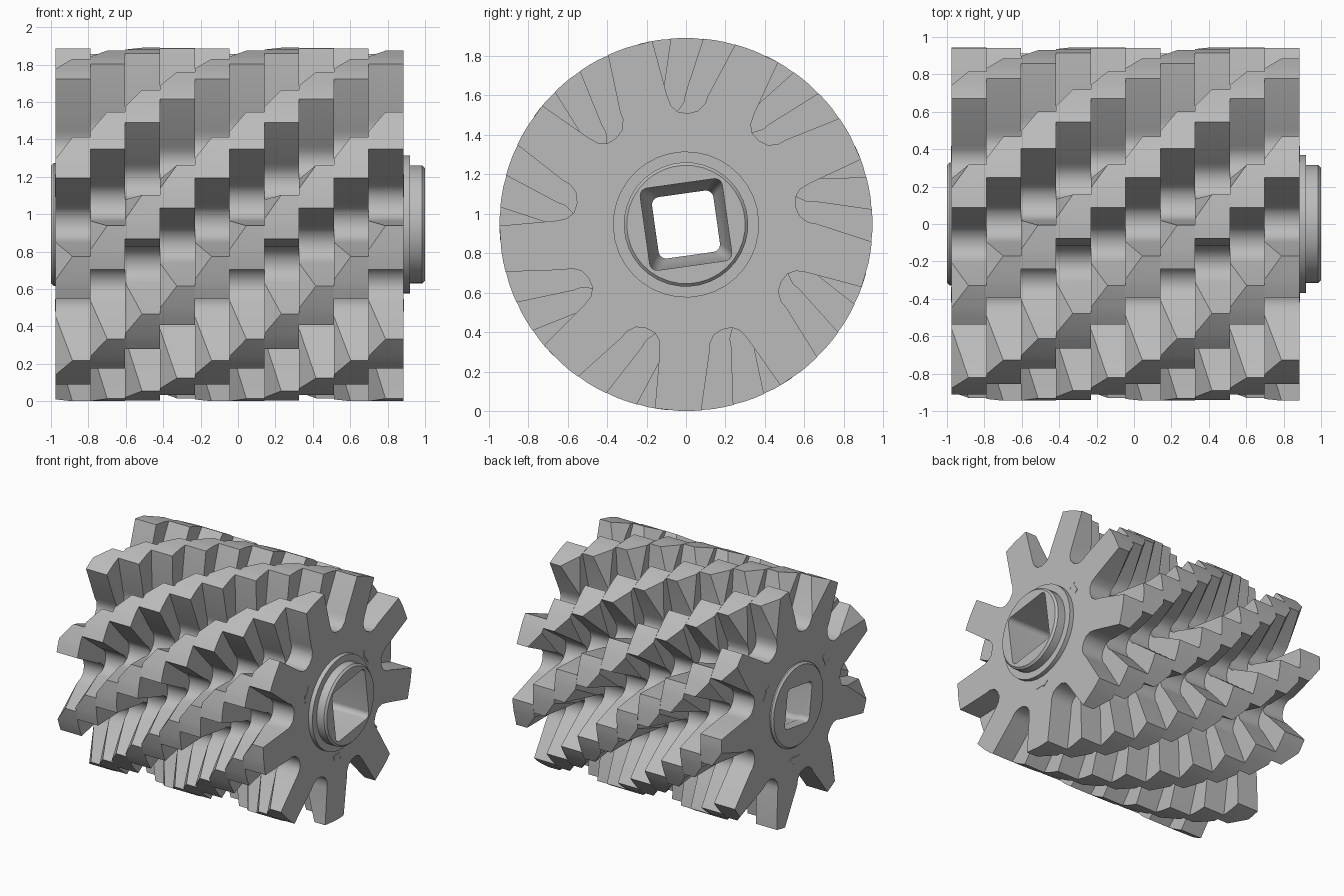
import bpy, bmesh
from math import radians, cos, sin, pi

cube = bpy.data.objects.get("Cube")
if cube:
    bpy.data.objects.remove(cube)

steel = bpy.data.materials.new("steel_grey")
steel.use_nodes = True
GREY = (0.5, 0.5, 0.5, 1)
steel.diffuse_color = GREY
steel.node_tree.nodes["Principled BSDF"].inputs["Base Color"].default_value = GREY

R, AXIS_Z, TEETH, DISCS = 0.945, 0.945, 9, 10
X_LEFT, THICK, BEVEL = -0.975, 0.186, 0.09
BORE_R = 0.315


def polar(r, deg):
    return r * cos(radians(deg)), r * sin(radians(deg))


def turn(p, deg):
    c, s = cos(radians(deg)), sin(radians(deg))
    return p[0] * c - p[1] * s, p[0] * s + p[1] * c


def finish(bm, name):
    bmesh.ops.recalc_face_normals(bm, faces=bm.faces)
    mesh = bpy.data.meshes.new(name)
    bm.to_mesh(mesh)
    bm.free()
    mesh.materials.append(steel)
    obj = bpy.data.objects.new(name, mesh)
    obj.location.z = AXIS_Z
    bpy.context.collection.objects.link(obj)
    bpy.ops.object.select_all(action='DESELECT')
    obj.select_set(True)
    bpy.context.view_layer.objects.active = obj
    bpy.ops.object.shade_smooth_by_angle(angle=radians(34))
    return obj


# One slot and the tooth after it, counter-clockwise in the y-z plane
SLOT = [polar(R, 74.7), (0.11, 0.65), (0.097, 0.613), (0.06, 0.575), (0.01, 0.563),
        (-0.04, 0.57), (-0.075, 0.60), (-0.095, 0.65)]
TOOTH = [polar(R, 100.4), polar(R, 108.2), polar(R, 111.5)]
SECTOR = SLOT + TOOTH
N, ROOT, TIP, MID = len(SECTOR), len(SLOT) - 1, len(SLOT), 4
ARC = 4


def cutter_disc(name, x0, angle):
    bm = bmesh.new()
    x1 = x0 + THICK
    step = 360 / TEETH
    outline = [turn(p, angle + t * step) for t in range(TEETH) for p in SECTOR]
    ring = [polar(BORE_R, 89 + angle + i * step / ARC) for i in range(TEETH * ARC)]
    # The leading tip corner is set back on the left side
    left = [bm.verts.new((x0 + (BEVEL if i % N == TIP else 0), *p)) for i, p in enumerate(outline)]
    right = [bm.verts.new((x1, *p)) for p in outline]
    ring_l = [bm.verts.new((x0, *p)) for p in ring]
    ring_r = [bm.verts.new((x1, *p)) for p in ring]
    for a, b in ((left, right), (ring_l, ring_r)):
        for i in range(len(a)):
            j = (i + 1) % len(a)
            bm.faces.new((a[i], a[j], b[j], b[i]))
    for t in range(TEETH):
        # Bevel facet on the leading corner
        k = t * N
        bm.faces.new((left[k + ROOT], left[k + TIP], left[k + TIP + 1]))
        # Side faces, one per tooth
        outer = [(k + MID + i) % len(outline) for i in range(N + 1)]
        inner = [(t * ARC + i) % len(ring) for i in range(ARC, -1, -1)]
        bm.faces.new([right[i] for i in outer] + [ring_r[i] for i in inner])
        bm.faces.new([left[i] for i in outer if i % N != TIP] + [ring_l[i] for i in inner])
    return finish(bm, name)


for d in range(DISCS):
    cutter_disc(f"cutter_disc_{d + 1}", X_LEFT + THICK * d, 10 * (DISCS - 1 - d))


# Shaft sleeve: round outside, rounded-square tapered bore inside
def round_ring(r):
    return [polar(r, 8 + 5 + 10 * i) for i in range(36)]


def square_ring(half, fillet=0.04):
    pts = []
    for corner in range(4):
        for i in range(9):
            y, z = polar(fillet, 11.25 * i)
            pts.append(turn((half - fillet + y, half - fillet + z), corner * 90 + 8))
    return pts


sections = [(-1, round_ring(0.315)), (-0.985, round_ring(0.33)), (0.86, round_ring(0.33)),
            (0.86, round_ring(0.37)), (0.92, round_ring(0.37)), (0.92, round_ring(0.315)),
            (0.985, round_ring(0.315)), (1, round_ring(0.3)),
            (1, square_ring(0.21)), (-0.88, square_ring(0.175)),
            (-0.92, square_ring(0.157)), (-1, square_ring(0.157))]
bm = bmesh.new()
loops = [[bm.verts.new((x, *p)) for p in pts] for x, pts in sections]
for s, a in enumerate(loops):
    b = loops[(s + 1) % len(loops)]
    for i in range(36):
        j = (i + 1) % 36
        bm.faces.new((a[i], a[j], b[j], b[i]))
finish(bm, "shaft_sleeve")

# Rotation arrows on both end faces
HALF = [(0.065, 0), (0.015, 0.034), (0.015, 0.017), (-0.065, 0.017)]
ARROW = HALF + [(t, -w) for t, w in reversed(HALF[1:])]
for side, x in (("left", X_LEFT), ("right", X_LEFT + THICK * DISCS)):
    bm = bmesh.new()
    for k in range(3):
        pts = [turn((0.433 + w, t), -88 + 120 * k) for t, w in ARROW]
        low = [bm.verts.new((x - 0.003, *p)) for p in pts]
        top = [bm.verts.new((x + 0.003, *p)) for p in pts]
        bm.faces.new(low)
        bm.faces.new(top)
        for i in range(len(pts)):
            j = (i + 1) % len(pts)
            bm.faces.new((low[i], low[j], top[j], top[i]))
    finish(bm, f"rotation_arrows_{side}")
